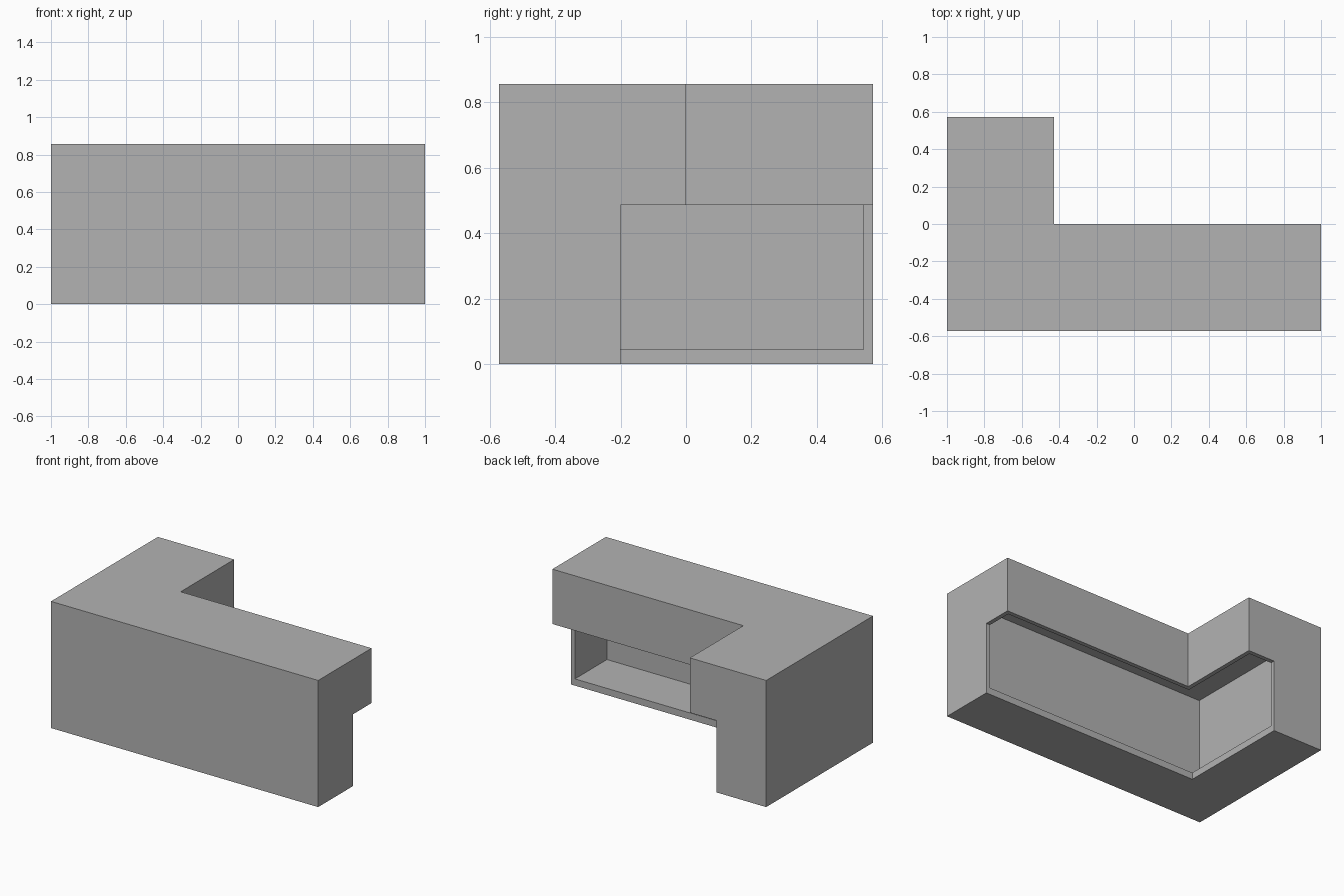
import bpy
import bmesh

if "Cube" in bpy.data.objects:
    bpy.data.objects.remove(bpy.data.objects["Cube"], do_unlink=True)

HALF_X, HALF_Y, HEIGHT = 1.0, 0.571, 0.857
BASE_DEPTH, TOP_DEPTH = 0.371, 0.571   # plinth and overhanging upper body
LEDGE = 0.486                          # underside of the overhang
WALL, FLOOR = 0.0286, 0.0457

grey = bpy.data.materials.new("plain grey")
grey.use_nodes = True
colour = (0.45, 0.45, 0.45, 1)
grey.diffuse_color = colour
grey.node_tree.nodes["Principled BSDF"].inputs["Base Color"].default_value = colour


def corner_sweep(name, profile, inset=0.0):
    """Sweep a (depth, height) profile around the L, mitred at the corner."""
    bm = bmesh.new()
    stations = (
        lambda d: (HALF_X - inset, d - HALF_Y),
        lambda d: (d - HALF_X, d - HALF_Y),
        lambda d: (d - HALF_X, HALF_Y - inset),
    )
    rings = [[bm.verts.new((*at(d), z)) for d, z in profile] for at in stations]
    n = len(profile)
    for a, b in zip(rings, rings[1:]):
        for i in range(n):
            j = (i + 1) % n
            bm.faces.new((a[i], a[j], b[j], b[i]))
    bm.faces.new(rings[0])
    bm.faces.new(rings[-1])
    bmesh.ops.recalc_face_normals(bm, faces=bm.faces)
    mesh = bpy.data.meshes.new(name)
    bm.to_mesh(mesh)
    bm.free()
    mesh.materials.append(grey)
    obj = bpy.data.objects.new(name, mesh)
    bpy.context.collection.objects.link(obj)
    return obj


# Counter body with its overhanging top
counter = corner_sweep("corner_counter", [
    (0, 0), (BASE_DEPTH, 0), (BASE_DEPTH, LEDGE),
    (TOP_DEPTH, LEDGE), (TOP_DEPTH, HEIGHT), (0, HEIGHT)])

# Hollow interior, open behind the plinth and under the overhang
inner, ceiling = TOP_DEPTH - WALL, HEIGHT - WALL
hollow = corner_sweep("hollow_cutter", [
    (WALL, FLOOR), (inner, FLOOR), (inner, ceiling), (WALL, ceiling)], WALL)
hollow.hide_render = True

cut = counter.modifiers.new("hollow", "BOOLEAN")
cut.operation = "DIFFERENCE"
cut.solver = "EXACT"
cut.object = hollow
bpy.context.view_layer.objects.active = counter
bpy.ops.object.modifier_apply(modifier=cut.name)
bpy.data.objects.remove(hollow, do_unlink=True)
